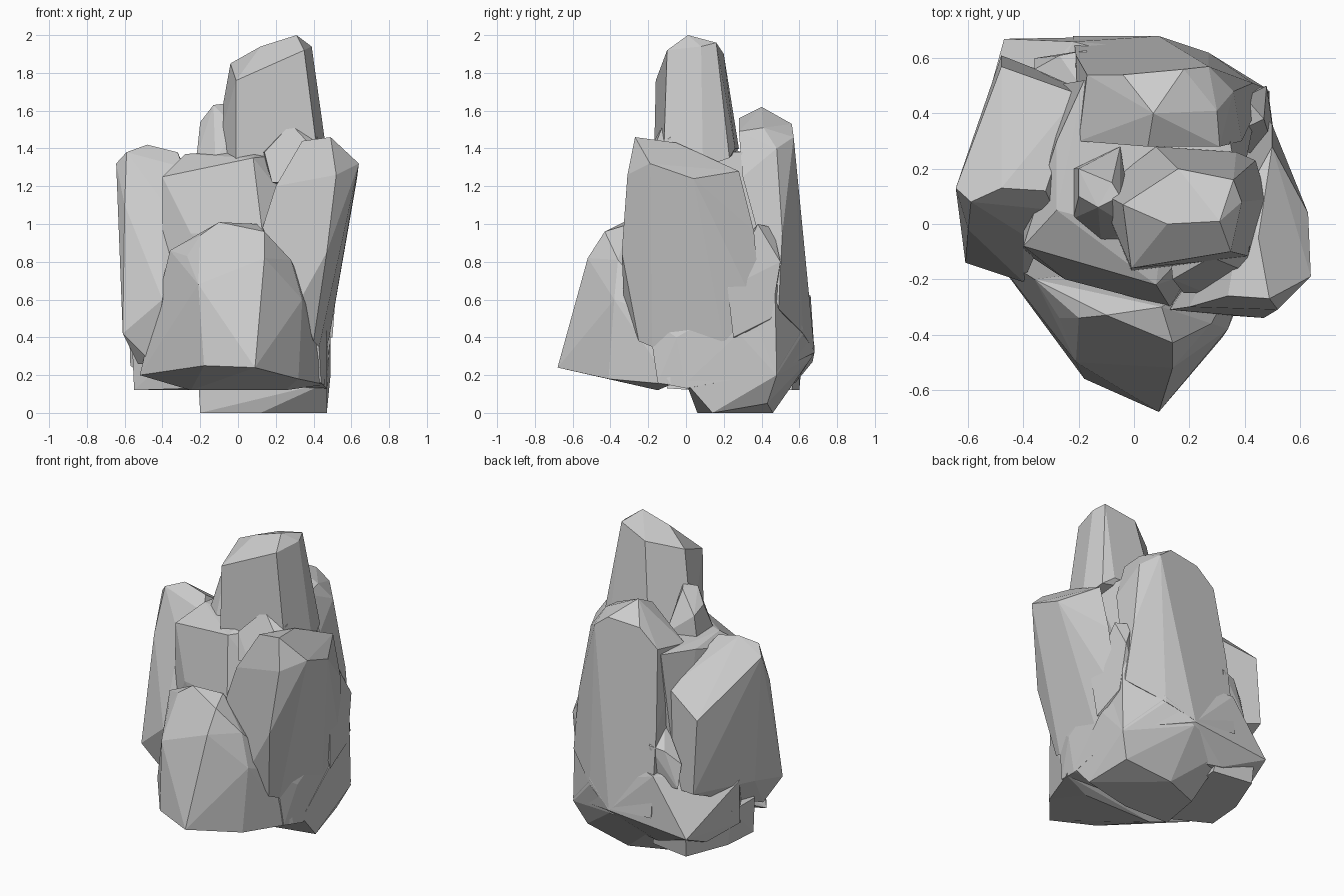
import bpy, bmesh, math


def rock(name, *points):
    """Faceted boulder: convex hull of a few corner points, coplanar faces merged."""
    bm = bmesh.new()
    for p in points:
        bm.verts.new(p)
    hull = bmesh.ops.convex_hull(bm, input=bm.verts[:])
    loose = {g for g in hull["geom_interior"] + hull["geom_unused"]
             if isinstance(g, bmesh.types.BMVert)}
    bmesh.ops.delete(bm, geom=list(loose), context='VERTS')
    bmesh.ops.dissolve_limit(bm, angle_limit=math.radians(6), verts=bm.verts[:], edges=bm.edges[:])
    bmesh.ops.recalc_face_normals(bm, faces=bm.faces[:])
    mesh = bpy.data.meshes.new(name)
    bm.to_mesh(mesh)
    bm.free()
    obj = bpy.data.objects.new(name, mesh)
    bpy.context.collection.objects.link(obj)
    return obj


# Foot touching the ground, flaring up into the base on the right and back
rock("foot",
     (-.20, .07, 0), (.12, .06, 0), (.47, .14, 0), (.42, .43, .05), (.1, .46, 0), (-.15, .36, 0),
     (-.21, .07, .16), (.12, .06, .16), (.47, .0, .16), (.49, .28, .42), (.49, .48, .20), (.48, .47, .45),
     (.27, .62, .42), (.09, .67, .30), (-.2, .62, .25))

# Broad base slab: upper lobe and the thin block under its left side
rock("base",
     (-.45, .05, .16), (-.50, .50, .20), (-.2, .58, .16), (.3, .45, .14), (.47, .0, .13),
     (-.58, .27, .54), (-.57, .25, .25), (-.47, .67, .27), (-.22, .68, .35), (-.22, .66, .62), (.09, .68, .32),
     (.27, .62, .45), (.49, .48, .22), (.485, .47, .70), (.47, -.05, .4), (-.3, .5, .62), (-.4, 0, .6),
     (.42, -.2, .5), (.44, -.15, .16))
rock("base_block",
     (-.55, .08, .12), (-.53, .32, .12), (-.42, .60, .12), (-.15, .56, .12), (-.2, .05, .12), (-.25, -.1, .13),
     (-.56, .08, .35), (-.56, .32, .35), (-.43, .62, .35), (-.2, .60, .35), (-.3, -.1, .35))

# Central column and its front face
rock("centre_column",
     (-.40, -.08, 1.25), (-.28, .05, 1.37), (.10, -.05, 1.40), (.08, -.22, 1.35), (.20, -.18, 1.2),
     (.13, -.30, .95), (-.25, -.20, .95), (-.40, -.10, .6), (.2, -.3, .4), (-.28, .3, 1.34),
     (-.18, .52, 1.36), (.38, .1, 1.38), (.34, .35, 1.38), (.44, .40, .8), (.42, .40, .4), (-.3, .5, .4), (-.4, 0, 1.1))

# Tall back column
rock("back_column",
     (.07, .40, 1.62), (.30, .41, 1.51), (-.04, .54, 1.51), (.18, .56, 1.53), (.27, .57, 1.46), (.36, .48, 1.40),
     (.31, .28, 1.49), (.05, .28, 1.56), (-.17, .54, 1.40), (-.2, .3, 1.36), (.20, .60, 1.1), (.39, .3, 1.25),
     (-.21, .61, .9), (.30, .60, .8), (.43, .51, .95), (.48, .49, .55), (.09, .68, .33), (-.22, .68, .35),
     (.27, .62, .42))

# Spire
rock("spire",
     (-.04, .07, 1.85), (.12, 0, 1.94), (.31, .01, 2.0), (.36, .16, 1.96), (.16, .20, 1.90),
     (.39, .08, 1.94), (-.01, -.16, 1.76), (.35, -.10, 1.92), (-.01, -.17, 1.3), (.43, -.12, 1.3),
     (.48, .09, 1.3), (.44, .23, 1.35), (.37, .26, 1.4), (.08, .28, 1.4), (-.13, .12, 1.35))

# Left slab with its top falling towards the back
rock("left_slab",
     (-.645, .13, 1.32), (-.59, .08, 1.38), (-.48, .13, 1.42), (-.32, .12, 1.38), (-.29, .05, 1.30),
     (-.48, .57, 1.02), (-.20, .47, 1.13), (-.60, -.02, 1.1), (-.40, -.04, 1.12), (-.61, -.14, .42),
     (-.40, -.21, .60), (-.53, -.05, .26), (-.61, .15, .5), (-.48, .61, .55), (-.2, .5, .5), (-.45, -.12, .26))

# Front boulder with an undercut
rock("front_boulder",
     (-.18, -.56, .25), (.09, -.68, .24), (-.52, -.10, .20), (.46, -.08, .15), (.25, -.15, .12),
     (-.25, -.15, .12), (-.21, -.50, .68), (.12, -.57, .56), (.14, -.52, .82), (.14, -.43, .96),
     (-.27, -.34, .83), (-.20, -.34, .94), (-.10, -.33, 1.01), (-.36, -.20, .86), (.10, -.30, 1.0),
     (.28, -.36, .81), (.34, -.38, .60), (.32, -.41, .18), (-.40, -.18, .6), (.42, -.1, .5))

# Right slab, narrowing downwards
rock("right_slab",
     (.64, -.19, 1.32), (.63, .04, 1.24), (.49, -.27, 1.46), (.34, -.26, 1.44), (.45, -.05, 1.43),
     (.40, .10, 1.34), (.50, .28, 1.28), (.52, -.31, 1.26), (.20, -.30, 1.2), (.13, -.31, .98),
     (.47, -.34, .85), (.33, -.33, .6), (.40, -.25, .38), (.43, -.18, .35), (.50, .36, .96),
     (.48, .20, .38), (.47, .40, .5))

# Outcrop on the right at the back
rock("right_outcrop",
     (.52, .22, .66), (.47, .38, 1.0), (.40, .46, .98), (.48, .50, .80), (.49, .45, .5),
     (.3, .3, .9), (.3, .45, .4), (.50, .25, .4))

# Small stones wedged around the spire, and a chip at the back
rock("small_stone_left",
     (-.13, .06, 1.63), (-.05, .10, 1.64), (-.08, .15, 1.63), (-.20, .10, 1.54), (-.20, .20, 1.50),
     (0, -.02, 1.5), (-.22, .20, 1.35), (-.22, .02, 1.35), (-.12, -.06, 1.35), (0, -.06, 1.35), (-.05, .28, 1.38))
rock("small_stone_right",
     (.28, -.12, 1.53), (.13, -.10, 1.38), (.14, -.2, 1.38), (.42, -.08, 1.46), (.40, -.17, 1.40),
     (.18, -.25, 1.22), (.26, -.25, 1.22), (.25, -.05, 1.2), (.42, -.05, 1.3))
rock("small_stone_back",
     (-.27, .61, .78), (-.17, .63, .80), (-.36, .56, .70), (-.18, .48, .92), (-.2, .60, .55), (-.36, .6, .55))
